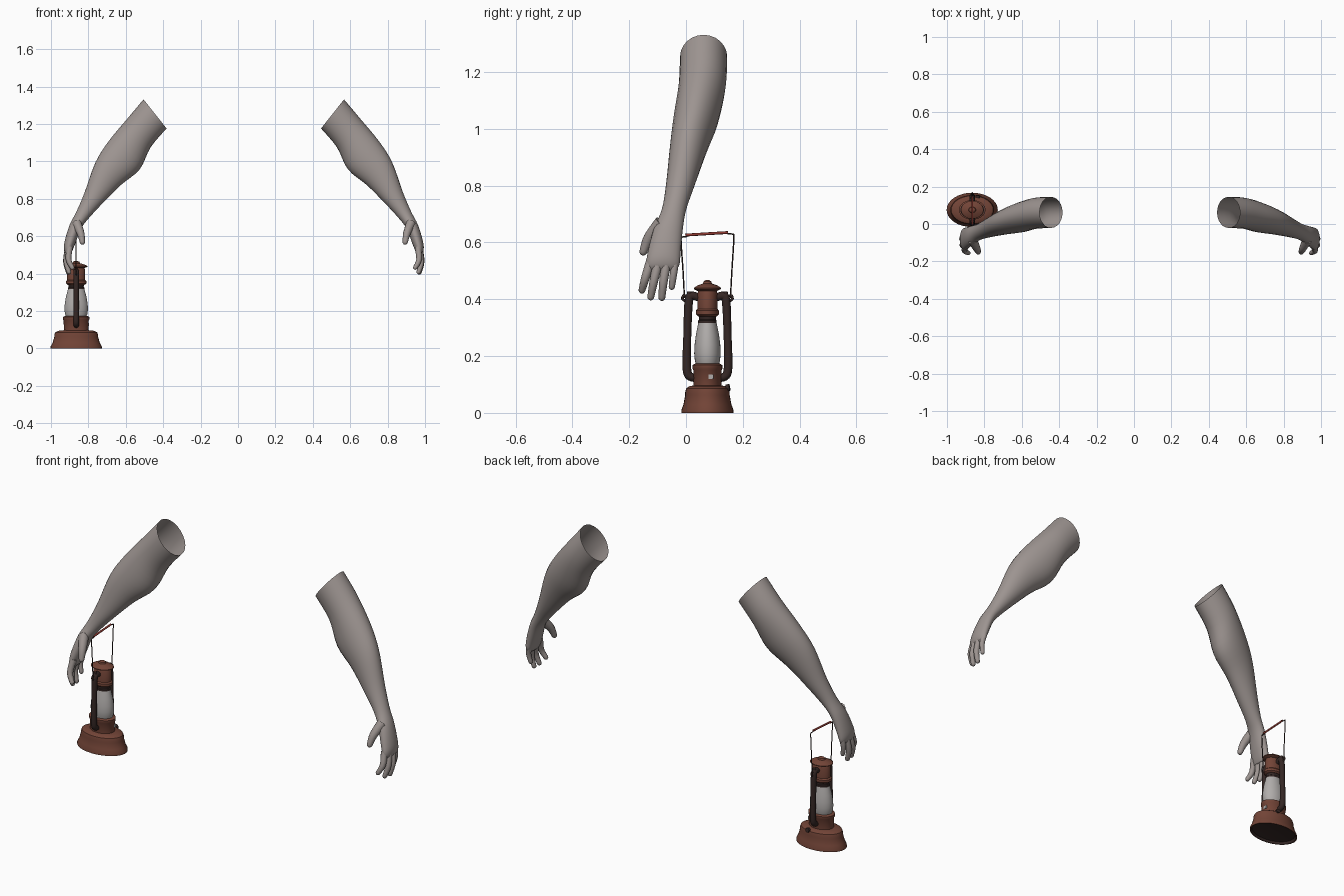
import bpy, bmesh, math
from mathutils import Vector

if "Cube" in bpy.data.objects:
    bpy.data.objects.remove(bpy.data.objects["Cube"])


def material(name, rgb):
    m = bpy.data.materials.new(name)
    m.diffuse_color = (*rgb, 1)
    m.use_nodes = True
    m.node_tree.nodes["Principled BSDF"].inputs["Base Color"].default_value = m.diffuse_color
    return m


SKIN = material("grey_skin", (0.34, 0.30, 0.285))
RUST = material("rust_metal", (0.17, 0.058, 0.038))
DARK = material("dark_metal", (0.035, 0.02, 0.018))
GLASS = material("frosted_glass", (0.44, 0.42, 0.41))
RED = material("red_grip", (0.28, 0.04, 0.03))
LX, LY = -0.865, 0.0755  # lantern axis


def finish(bm, name, mats, angle=50):
    bmesh.ops.remove_doubles(bm, verts=bm.verts, dist=1e-5)
    bmesh.ops.recalc_face_normals(bm, faces=bm.faces)
    me = bpy.data.meshes.new(name)
    bm.to_mesh(me)
    bm.free()
    ob = bpy.data.objects.new(name, me)
    bpy.context.collection.objects.link(ob)
    for m in mats:
        me.materials.append(m)
    bpy.ops.object.select_all(action='DESELECT')
    ob.select_set(True)
    bpy.context.view_layer.objects.active = ob
    bpy.ops.object.shade_smooth_by_angle(angle=math.radians(angle))
    return ob


def spline(rows, steps):
    """Catmull-Rom through rows of numbers."""
    out = []
    n = len(rows)
    for i in range(n - 1):
        a, b, c, d = rows[max(i - 1, 0)], rows[i], rows[i + 1], rows[min(i + 2, n - 1)]
        for s in range(steps):
            t = s / steps
            out.append([0.5 * (2 * q + (r - p) * t + (2 * p - 5 * q + 4 * r - w) * t * t
                               + (3 * q - p - 3 * r + w) * t ** 3)
                        for p, q, r, w in zip(a, b, c, d)])
    return out + [list(rows[-1])]


def loft(bm, rings, sides, cap_start=True, cap_end=True):
    """Bridge elliptical rings given as (centre, u, v)."""
    loops = []
    for c, u, v in rings:
        loops.append([bm.verts.new(c + u * math.cos(2 * math.pi * k / sides)
                                   + v * math.sin(2 * math.pi * k / sides)) for k in range(sides)])
    for a, b in zip(loops, loops[1:]):
        for k in range(sides):
            j = (k + 1) % sides
            bm.faces.new((a[k], a[j], b[j], b[k]))
    if cap_start:
        bm.faces.new(loops[0])
    if cap_end:
        bm.faces.new(loops[-1])


def tube(bm, pts, sides=10, steps=4, round_tip=False):
    """Tube along (x, y, z, radius) points."""
    rows = spline(pts, steps)
    P = [Vector(r[:3]) for r in rows]
    rings = []
    for i, p in enumerate(P):
        t = (P[min(i + 1, len(P) - 1)] - P[max(i - 1, 0)]).normalized()
        u = t.cross(Vector((1, 0, 0))).normalized()
        rings.append((p, u * rows[i][3], t.cross(u) * rows[i][3]))
    if round_tip:
        c, u, v = rings[-1]
        r = rows[-1][3]
        for a in (30, 55, 78):
            a = math.radians(a)
            rings.append((c + t * r * math.sin(a), u * math.cos(a), v * math.cos(a)))
    loft(bm, rings, sides)


def lathe(name, profile, sy, mats, sides=32, rule=None):
    """Turned part with (radius, z) profile, flattened in y."""
    bm = bmesh.new()
    loft(bm, [(Vector((LX, LY, z)), Vector((r, 0, 0)), Vector((0, r * sy, 0)))
              for r, z in profile], sides)
    if rule:
        for f in bm.faces:
            f.material_index = rule(f.calc_center_median())
    return finish(bm, name, mats, 40)


# Arm: outer x, z, inner x, z, centre y, half depth
ARM = [(0.567, 1.331, 0.444, 1.176, 0.062, 0.083),
       (0.652, 1.230, 0.529, 1.075, 0.057, 0.083),
       (0.754, 1.107, 0.588, 0.957, 0.034, 0.079),
       (0.824, 0.995, 0.690, 0.872, 0.009, 0.066),
       (0.882, 0.834, 0.781, 0.781, -0.019, 0.051),
       (0.925, 0.733, 0.856, 0.700, -0.042, 0.043),
       (0.963, 0.658, 0.900, 0.642, -0.062, 0.051),
       (0.990, 0.567, 0.932, 0.561, -0.077, 0.058),
       (0.992, 0.525, 0.948, 0.520, -0.081, 0.058),
       (0.982, 0.502, 0.958, 0.500, -0.082, 0.046)]
# Fingers and thumb: x, y, z, radius
FINGERS = [
    [(0.962, -0.122, 0.54, 0.017), (0.968, -0.143, 0.475, 0.015), (0.948, -0.155, 0.432, 0.012)],
    [(0.968, -0.095, 0.54, 0.018), (0.980, -0.113, 0.465, 0.015), (0.966, -0.124, 0.408, 0.012)],
    [(0.970, -0.067, 0.54, 0.017), (0.982, -0.079, 0.465, 0.015), (0.970, -0.085, 0.406, 0.012)],
    [(0.965, -0.038, 0.55, 0.016), (0.974, -0.044, 0.490, 0.013), (0.966, -0.050, 0.444, 0.011)],
    [(0.925, -0.085, 0.67, 0.026), (0.903, -0.130, 0.615, 0.020), (0.894, -0.150, 0.568, 0.014)]]


def arm(name, mirrored):
    bm = bmesh.new()
    rings = []
    for xo, zo, xi, zi, y, ry in spline(ARM, 4):
        o, i = Vector((xo, y, zo)), Vector((xi, y, zi))
        rings.append(((o + i) / 2, (o - i) / 2, Vector((0, ry, 0))))
    loft(bm, rings, 24, cap_start=False)
    for f in FINGERS:
        tube(bm, f, 12, 4, True)
    if mirrored:
        for v in bm.verts:
            v.co.x = 0.062 - v.co.x
    finish(bm, name, [SKIN], 70)


arm("left_arm", False)
arm("right_arm", True)

# Lantern body, bottom to top
lathe("fuel_tank", [(0.05, 0.02), (0.125, 0.012), (0.131, 0.0), (0.137, 0.0), (0.137, 0.010),
                    (0.126, 0.030), (0.117, 0.062), (0.117, 0.072), (0.112, 0.086),
                    (0.095, 0.094), (0.068, 0.097)], 0.67, [RUST, DARK],
      rule=lambda c: 1 if c.z < 0.021 and (Vector((c.x - LX, (c.y - LY) / 0.67)).length < 0.13) else 0)
lathe("burner_collar", [(0.066, 0.09), (0.067, 0.150), (0.071, 0.155), (0.071, 0.168),
                        (0.060, 0.173)], 0.74, [RUST])
lathe("glass_chimney", [(0.054, 0.168), (0.060, 0.185), (0.063, 0.21), (0.061, 0.24),
                        (0.055, 0.275), (0.047, 0.305), (0.043, 0.32)], 0.74, [GLASS])
lathe("chimney_ring", [(0.040, 0.31), (0.044, 0.313), (0.044, 0.325), (0.040, 0.328),
                       (0.042, 0.348)], 0.74, [DARK])
lathe("upper_hood", [(0.045, 0.340), (0.055, 0.347), (0.055, 0.360), (0.048, 0.366),
                     (0.048, 0.420), (0.043, 0.432)], 0.74, [RUST])
lathe("cap", [(0.040, 0.428), (0.060, 0.436), (0.060, 0.440), (0.043, 0.449), (0.020, 0.455),
              (0.017, 0.463), (0.006, 0.468)], 0.80, [RUST])

# Side air tubes, hooks and bail wires at both sides of the lantern
for side, label in ((-1, "front"), (1, "back")):
    def at(dy, z, r):
        return (LX, LY + side * dy, z, r)
    bm = bmesh.new()
    tube(bm, [at(0.030, 0.405, 0.013), at(0.055, 0.412, 0.015), at(0.066, 0.39, 0.015),
              at(0.071, 0.27, 0.014), at(0.073, 0.17, 0.015), at(0.066, 0.132, 0.015),
              at(0.040, 0.122, 0.014)], 12, 5)
    finish(bm, label + "_air_tube", [DARK], 60)
    bm = bmesh.new()
    tube(bm, [at(0.062, 0.415, 0.011), at(0.062, 0.428, 0.009)], 10, 1)
    tube(bm, [at(0.076, 0.392, 0.004), at(0.088, 0.402, 0.005), at(0.083, 0.415, 0.004),
              at(0.072, 0.408, 0.004)], 8, 3)
    finish(bm, label + "_hook", [DARK], 60)
    bm = bmesh.new()
    top = 0.626 + side * 0.005
    tube(bm, [at(0.081, 0.405, 0.0025), at(0.086, 0.50, 0.0025), at(0.093, top - 0.014, 0.0025),
              at(0.088, top - 0.002, 0.0025), at(0.070, top, 0.0025)], 8, 4)
    finish(bm, label + "_bail_wire", [DARK], 60)

# Red grip across the top of the bail
bm = bmesh.new()
tube(bm, [(LX, LY - 0.078, 0.626, 0.005), (LX, LY + 0.072, 0.635, 0.005)], 10, 1)
finish(bm, "bail_grip", [RED])

# Wick knob at the back
bm = bmesh.new()
tube(bm, [(LX + 0.025, LY + 0.03, 0.085, 0.005), (LX + 0.03, LY + 0.068, 0.088, 0.005)], 10, 1)
tube(bm, [(LX + 0.03, LY + 0.066, 0.088, 0.012), (LX + 0.032, LY + 0.078, 0.090, 0.012)], 12, 1)
finish(bm, "wick_knob", [DARK])

# Small plain plate on the collar
bm = bmesh.new()
bmesh.ops.create_cube(bm, size=1)
for v in bm.verts:
    v.co = Vector((LX + 0.0645 + v.co.x * 0.006, LY + 0.012 + v.co.y * 0.018, 0.127 + v.co.z * 0.016))
finish(bm, "label_plate", [GLASS], 30)
